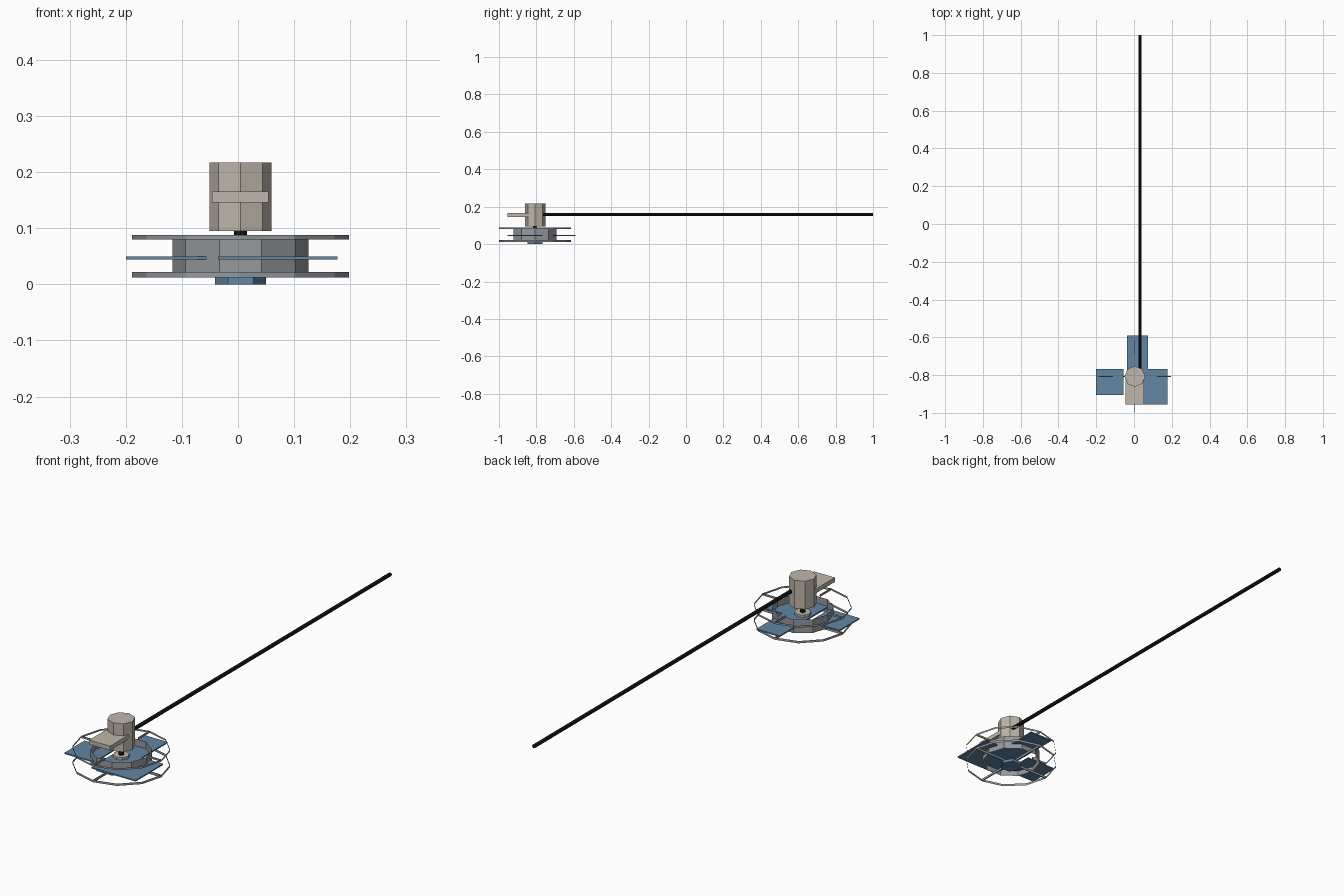
import bpy, bmesh, math
from mathutils import Matrix, Vector

if "Cube" in bpy.data.objects:
    bpy.data.objects.remove(bpy.data.objects["Cube"])

CX, CY = 0.0045, -0.807   # axis of the rotating head


def mat(name, rgb):
    m = bpy.data.materials.new(name)
    m.diffuse_color = (*rgb, 1)
    m.use_nodes = True
    m.node_tree.nodes["Principled BSDF"].inputs["Base Color"].default_value = m.diffuse_color
    return m


TAN = mat("warm_grey", (0.52, 0.47, 0.40))
BLUE = mat("steel_blue", (0.12, 0.24, 0.37))
GREY = mat("mid_grey", (0.30, 0.32, 0.34))
BLACK = mat("near_black", (0.010, 0.010, 0.013))


def finish(name, bm, material):
    me = bpy.data.meshes.new(name)
    bm.to_mesh(me)
    bm.free()
    ob = bpy.data.objects.new(name, me)
    me.materials.append(material)
    bpy.context.collection.objects.link(ob)
    return ob


def prism(name, r, z0, z1, sides, material, capped=True):
    """Upright prism on the head axis with a corner on +x; open wall if not capped."""
    bm = bmesh.new()
    rings = []
    for z in (z0, z1):
        rings.append([bm.verts.new((CX + r * math.cos(math.tau * i / sides),
                                    CY + r * math.sin(math.tau * i / sides), z))
                      for i in range(sides)])
    lo, hi = rings
    for i in range(sides):
        j = (i + 1) % sides
        bm.faces.new((lo[i], lo[j], hi[j], hi[i]))
    if capped:
        bm.faces.new(lo[::-1])
        bm.faces.new(hi)
    return finish(name, bm, material)


def box(name, x0, x1, y0, y1, z0, z1, material):
    bm = bmesh.new()
    size = Matrix.Diagonal((x1 - x0, y1 - y0, z1 - z0, 1))
    mid = Vector(((x0 + x1) / 2, (y0 + y1) / 2, (z0 + z1) / 2))
    bmesh.ops.create_cube(bm, size=1, matrix=Matrix.Translation(mid) @ size)
    return finish(name, bm, material)


# Motor housing, side plate and drive spindle
prism("motor_housing", 0.055, 0.095, 0.217, 8, TAN)
box("side_plate", -0.046, 0.054, -0.955, -0.80, 0.146, 0.165, TAN)
prism("spindle", 0.0115, 0.058, 0.096, 8, BLACK)
prism("spindle_collar", 0.033, 0.048, 0.06, 8, TAN)

# Long pole
bm = bmesh.new()
place = Matrix.Translation((0.031, 0.11, 0.158)) @ Matrix.Rotation(math.pi / 2, 4, 'X')
bmesh.ops.create_cone(bm, cap_ends=True, segments=8, radius1=0.008, radius2=0.008,
                      depth=1.78, matrix=place)
finish("pole", bm, BLACK)

# Open drum wall, guard hoops and bottom hub
prism("drum_wall", 0.1215, 0.021, 0.08, 10, GREY, capped=False)
prism("upper_hoop", 0.193, 0.080, 0.088, 12, GREY, capped=False)
prism("lower_hoop", 0.193, 0.012, 0.022, 12, GREY, capped=False)
prism("bottom_hub", 0.0455, 0.0, 0.013, 6, BLUE)

# Thin spokes carrying the hoops
for level, r0, z0, z1 in (("lower", 0.03, 0.012, 0.022), ("upper", 0.117, 0.080, 0.088)):
    for k in range(4):
        a = k * math.pi / 2
        ob = box(f"{level}_spoke_{k + 1}", r0, 0.192, -0.002, 0.002, z0, z1, GREY)
        ob.data.transform(Matrix.Translation((CX, CY, 0)) @ Matrix.Rotation(a, 4, 'Z'))

# Flat blades
box("left_blade", -0.20, -0.056, -0.905, -0.767, 0.044, 0.0495, BLUE)
box("right_blade", -0.036, 0.177, -0.955, -0.767, 0.044, 0.0495, BLUE)
box("back_blade", -0.037, 0.075, -0.767, -0.59, 0.044, 0.0495, BLUE)
